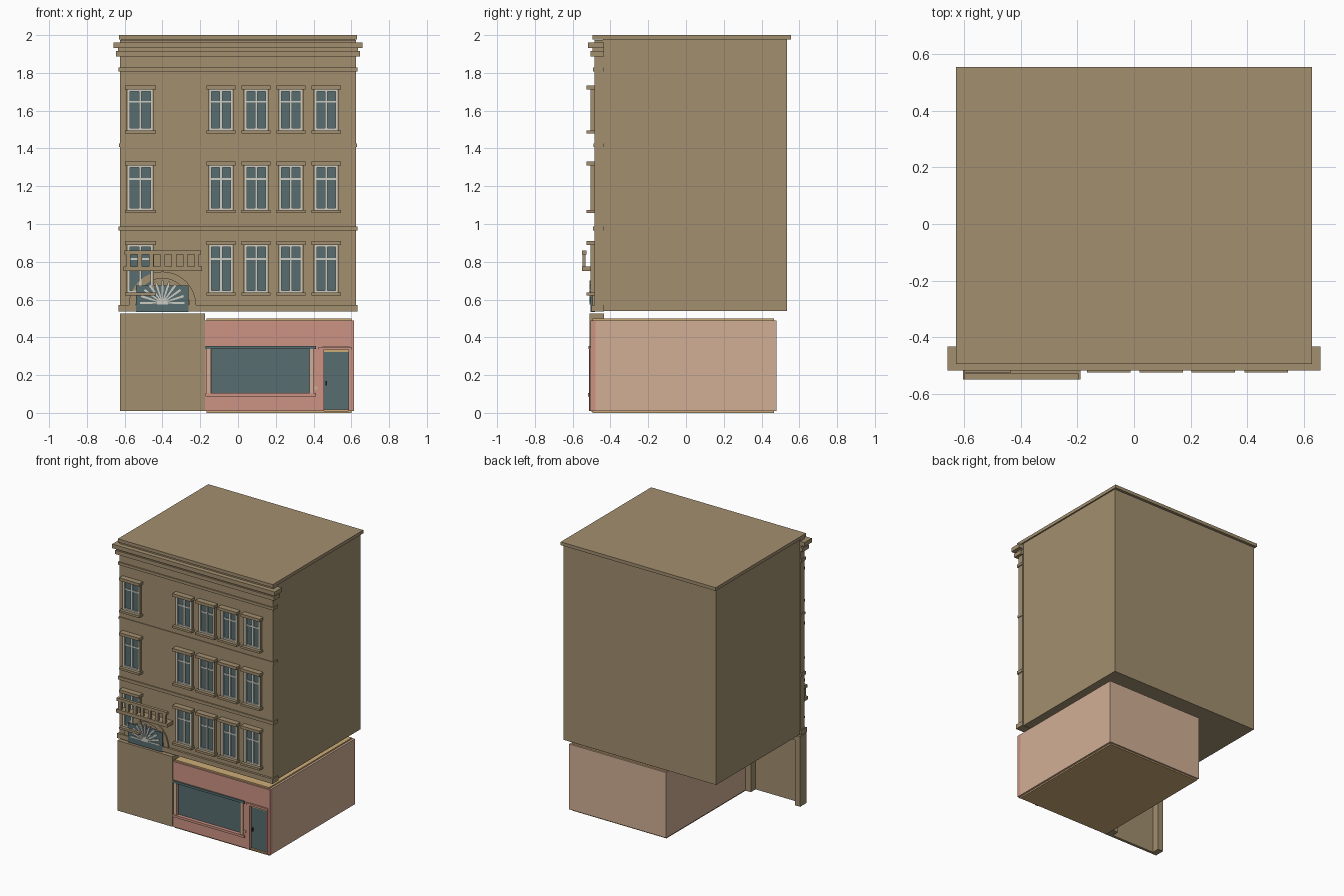
import bpy, bmesh, math
from mathutils import Matrix, Vector


def mat(name, rgb):
    m = bpy.data.materials.new(name)
    lin = [((c / 255 + 0.055) / 1.055) ** 2.4 for c in rgb]
    m.diffuse_color = (*lin, 1)
    return m


STONE = mat("brown stone", (162, 143, 111))
PINK = mat("shopfront pink", (204, 147, 132))
PALE = mat("pale pink", (210, 175, 149))
GLASS = mat("teal glass", (88, 109, 112))
WHITE = mat("off white trim", (204, 203, 194))
STEP = mat("sand", (205, 172, 120))
DARK = mat("dark metal", (55, 52, 48))


def finish(bm, name, material):
    me = bpy.data.meshes.new(name)
    bmesh.ops.recalc_face_normals(bm, faces=bm.faces)
    bm.to_mesh(me)
    bm.free()
    me.materials.append(material)
    ob = bpy.data.objects.new(name, me)
    bpy.context.collection.objects.link(ob)
    return ob


def boxes(name, material, *specs):
    """One object made of boxes given as (x0, x1, y0, y1, z0, z1)."""
    bm = bmesh.new()
    for x0, x1, y0, y1, z0, z1 in specs:
        m = Matrix.Translation(((x0 + x1) / 2, (y0 + y1) / 2, (z0 + z1) / 2))
        m = m @ Matrix.Diagonal((x1 - x0, y1 - y0, z1 - z0, 1))
        bmesh.ops.create_cube(bm, size=1, matrix=m)
    return finish(bm, name, material)


def plates(name, material, polys, y0, y1):
    """Extrude (x, z) outlines from y0 to y1."""
    bm = bmesh.new()
    for pts in polys:
        f = bm.faces.new([bm.verts.new((x, y0, z)) for x, z in pts])
        ext = bmesh.ops.extrude_face_region(bm, geom=[f])["geom"]
        vs = [v for v in ext if isinstance(v, bmesh.types.BMVert)]
        bmesh.ops.translate(bm, verts=vs, vec=Vector((0, y1 - y0, 0)))
    return finish(bm, name, material)


# Upper building block, facade and roof
boxes("upper_block", STONE, (-0.62, 0.62, -0.44, 0.535, 0.54, 1.98))
boxes("front_wall", STONE, (-0.625, 0.625, -0.484, -0.438, 0.54, 1.975))
boxes("roof_slab", STONE, (-0.63, 0.63, -0.495, 0.555, 1.976, 2.0))

# Cornice and string courses
boxes("cornice", STONE,
      (-0.66, 0.66, -0.518, -0.434, 1.932, 1.962),
      (-0.645, 0.645, -0.505, -0.434, 1.888, 1.916),
      (-0.635, 0.635, -0.494, -0.436, 1.916, 1.932))
boxes("string_courses", STONE,
      (-0.632, 0.632, -0.492, -0.436, 1.808, 1.828),
      (-0.63, 0.63, -0.489, -0.436, 1.408, 1.426),
      (-0.632, 0.632, -0.492, -0.436, 0.965, 0.988))
boxes("base_course", STONE, (-0.632, 0.632, -0.5, -0.434, 0.537, 0.572))


# Windows: glass, light frame, stone lintel and sill
def window(cx, hw, z0, z1):
    a, b, t = cx - hw, cx + hw, 0.011
    zt = z0 + (z1 - z0) * 0.7
    boxes("window_glass", GLASS, (a, b, -0.491, -0.483, z0, z1))
    boxes("window_frame", WHITE,
          (a, a + t, -0.503, -0.483, z0, z1),
          (b - t, b, -0.503, -0.483, z0, z1),
          (cx - 0.007, cx + 0.007, -0.499, -0.483, z0, z1),
          (a, b, -0.501, -0.483, z0, z0 + t),
          (a, b, -0.501, -0.483, z1 - t, z1),
          (a, b, -0.497, -0.483, zt - 0.005, zt + 0.005))
    boxes("window_surround", STONE,
          (a - 0.008, a, -0.505, -0.483, z0, z1),
          (b, b + 0.008, -0.505, -0.483, z0, z1),
          (a - 0.017, b + 0.017, -0.526, -0.483, z1, z1 + 0.021),
          (a - 0.017, b + 0.017, -0.526, -0.483, z0 - 0.016, z0))


for z0, z1 in ((1.496, 1.712), (1.074, 1.31), (0.637, 0.89)):
    window(-0.517, 0.065, z0, z1)
    for cx in (-0.09, 0.096, 0.28, 0.467):
        window(cx, 0.06, z0, z1)

# Balcony with balusters
boxes("balcony_slab", STONE, (-0.605, -0.19, -0.55, -0.48, 0.75, 0.776))
boxes("balcony_rail", STONE, (-0.602, -0.196, -0.55, -0.528, 0.838, 0.86))
boxes("balusters", STONE,
      *[(x - 0.012, x + 0.012, -0.547, -0.531, 0.776, 0.838)
        for x in [-0.58 + 0.0603 * i for i in range(7)]])

# Arch around the fanlight
CX, CZ = -0.4, 0.57
arc = [math.pi * i / 16 for i in range(17)]
ring = [(CX + 0.178 * math.cos(t), CZ + 0.178 * math.sin(t)) for t in arc]
ring += [(CX + 0.142 * math.cos(t), CZ + 0.142 * math.sin(t)) for t in reversed(arc)]
plates("arch", STONE, [ring], -0.494, -0.483)

# Fanlight glass and rays
boxes("fanlight_glass", GLASS, (-0.54, -0.262, -0.505, -0.483, 0.533, 0.675))
rays = []
for i in range(11):
    t = math.pi * i / 10
    c, s = math.cos(t), math.sin(t)
    n0, n1, r = 0.003, 0.006, 0.118
    rays.append([(CX + c * d - s * n, 0.582 + s * d + c * n)
                 for d, n in ((0.01, -n0), (r, -n1), (r, n1), (0.01, n0))])
plates("fanlight_rays", WHITE, rays, -0.51, -0.499)
hub = [(CX + 0.03 * math.cos(t), 0.575 + 0.03 * math.sin(t)) for t in arc]
plates("fanlight_hub", WHITE, [hub], -0.511, -0.499)

# Entrance bay: front panel with returns behind it
boxes("entrance_bay", STONE,
      (-0.624, -0.175, -0.51, -0.49, 0.01, 0.525),
      (-0.624, -0.58, -0.492, -0.435, 0.01, 0.525),
      (-0.222, -0.178, -0.492, -0.435, 0.01, 0.525),
      (-0.624, -0.175, -0.51, -0.435, 0.49, 0.525))

# Shop block, floor and ceiling slabs
boxes("shop_block", PALE, (-0.175, 0.615, -0.478, 0.48, 0.01, 0.49))
boxes("shop_slabs", STEP,
      (-0.168, 0.6, -0.495, 0.467, 0.0, 0.012),
      (-0.168, 0.6, -0.495, 0.467, 0.488, 0.5))

# Shop front wall around the window and door openings
F, B = -0.506, -0.476
boxes("shop_front", PINK,
      (-0.175, 0.615, F, B, 0.352, 0.49),
      (-0.175, 0.43, F, B, 0.01, 0.1),
      (-0.175, -0.14, F, B, 0.1, 0.352),
      (0.378, 0.45, F, B, 0.1, 0.352),
      (0.42, 0.45, F, B, 0.01, 0.1),
      (0.59, 0.615, F, B, 0.01, 0.352))

# Display window
boxes("shop_window_glass", GLASS,
      (-0.145, 0.385, -0.492, -0.476, 0.1, 0.355),
      (-0.172, 0.412, -0.516, -0.5, 0.338, 0.355))
boxes("shop_window_trim", PALE,
      (-0.166, -0.142, -0.514, -0.48, 0.105, 0.34),
      (0.378, 0.4, -0.514, -0.48, 0.105, 0.34),
      (0.402, 0.42, -0.512, -0.5, 0.125, 0.14))
boxes("shop_window_sill", PINK, (-0.172, 0.412, -0.518, -0.48, 0.088, 0.105))

# Shop door
boxes("shop_door", GLASS, (0.45, 0.59, -0.492, -0.476, 0.015, 0.335))
boxes("door_frame", PINK,
      (0.428, 0.454, -0.513, -0.48, 0.01, 0.335),
      (0.586, 0.598, -0.511, -0.48, 0.01, 0.335),
      (0.425, 0.6, -0.514, -0.48, 0.335, 0.35))
boxes("door_head", STEP, (0.454, 0.586, -0.498, -0.48, 0.322, 0.335))
boxes("door_step", STEP, (0.454, 0.586, -0.503, -0.476, 0.008, 0.018))
boxes("door_handle", DARK, (0.464, 0.47, -0.505, -0.49, 0.145, 0.17))
